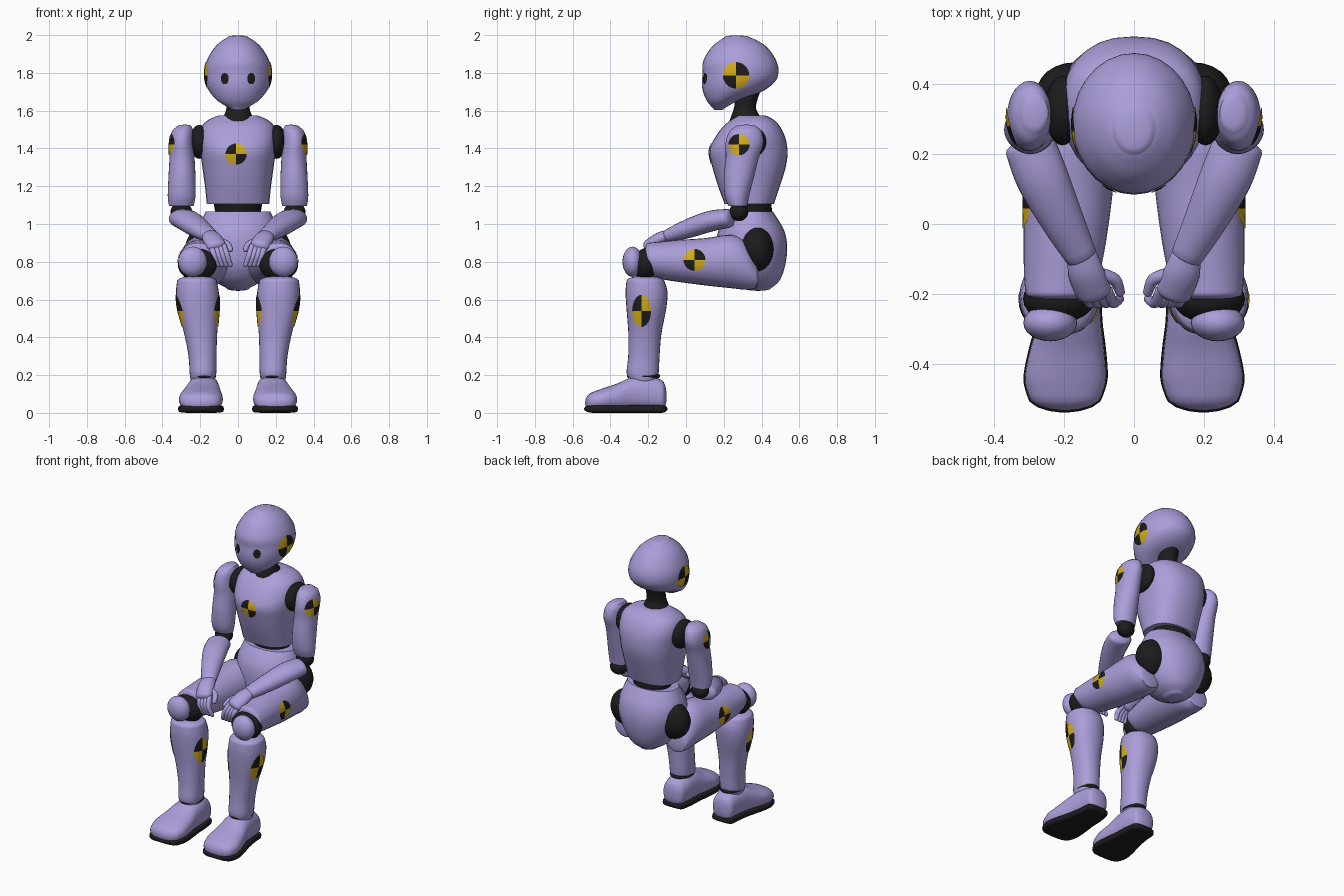
import bpy, bmesh, math
from mathutils import Vector
from mathutils.bvhtree import BVHTree

if "Cube" in bpy.data.objects:
    bpy.data.objects.remove(bpy.data.objects["Cube"])


def material(name, rgb):
    m = bpy.data.materials.new(name)
    m.use_nodes = True
    m.diffuse_color = (*rgb, 1)
    m.node_tree.nodes["Principled BSDF"].inputs["Base Color"].default_value = (*rgb, 1)
    return m


LILAC = material("lilac_shell", (0.41, 0.34, 0.70))
BLACK = material("black_rubber", (0.012, 0.012, 0.012))
YELLOW = material("marker_yellow", (0.66, 0.43, 0.01))


def finish(name, verts, faces, mats):
    mesh = bpy.data.meshes.new(name)
    mesh.from_pydata(verts, [], faces)
    for m in mats:
        mesh.materials.append(m)
    bm = bmesh.new()
    bm.from_mesh(mesh)
    bmesh.ops.recalc_face_normals(bm, faces=bm.faces)
    bm.to_mesh(mesh)
    bm.free()
    mesh.shade_smooth()
    mesh.set_sharp_from_angle(angle=math.radians(45))
    obj = bpy.data.objects.new(name, mesh)
    bpy.context.collection.objects.link(obj)
    return obj


def spline(rows, steps=4):
    """Catmull-Rom through rows of numbers."""
    out = []
    for i in range(len(rows) - 1):
        p, a, b, n = (rows[max(i - 1, 0)], rows[i], rows[i + 1],
                      rows[min(i + 2, len(rows) - 1)])
        for k in range(steps):
            t = k / steps
            out.append([0.5 * (2 * w + (x - v) * t + (2 * v - 5 * w + 4 * x - y) * t * t
                               + (3 * w - v - 3 * x + y) * t ** 3)
                        for v, w, x, y in zip(p, a, b, n)])
    return out + [list(rows[-1])]


def skin(name, rings, mat, caps, power=2.0, sides=28):
    """Skin rings of (centre, u, v); caps gives the dome height at each end."""
    def dome(end, inner, h):
        c, u, v = end
        d = (c - inner[0]).normalized()
        if h == 0:
            return []
        angles = [math.radians(a) for a in (22, 45, 66, 84)]
        return [(c + d * h * math.sin(a), u * math.cos(a), v * math.cos(a)) for a in angles]
    rings = dome(rings[0], rings[1], caps[0])[::-1] + rings + dome(rings[-1], rings[-2], caps[1])
    verts, faces = [], []
    for c, u, v in rings:
        for k in range(sides):
            a = math.tau * k / sides
            x, y = (math.copysign(abs(f) ** (2 / power), f) for f in (math.cos(a), math.sin(a)))
            verts.append(c + u * x + v * y)
    for r in range(len(rings) - 1):
        for k in range(sides):
            j = (k + 1) % sides
            faces.append((r * sides + k, r * sides + j, (r + 1) * sides + j, (r + 1) * sides + k))
    faces.append(tuple(range(sides)))
    faces.append(tuple(range(len(verts) - sides, len(verts))))
    return finish(name, verts, faces, [mat])


def body(name, axis, rows, mat=LILAC, caps=(0, 0), power=2.0, s=1):
    """Loft rows of (position, x0, x1, b0, b1) along z (b is y) or along y (b is z)."""
    rings = []
    for p, x0, x1, b0, b1 in spline(rows):
        x, b, hx, hb = s * (x0 + x1) / 2, (b0 + b1) / 2, (x1 - x0) / 2, (b1 - b0) / 2
        if axis == "z":
            rings.append((Vector((x, b, p)), Vector((hx, 0, 0)), Vector((0, hb, 0))))
        else:
            rings.append((Vector((x, p, b)), Vector((hx, 0, 0)), Vector((0, 0, hb))))
    return skin(name, rings, mat, caps, power)


def centred(name, rows, **kw):
    return body(name, "z", [(z, -w, w, y0, y1) for z, w, y0, y1 in rows], **kw)


def limb(name, rows, caps, s, sides=20):
    """Tube along rows of (x, y, z, half width, half thickness)."""
    pts = spline([(s * r[0], *r[1:]) for r in rows])
    centres = [Vector(p[:3]) for p in pts]
    rings = []
    for i, p in enumerate(pts):
        t = (centres[min(i + 1, len(pts) - 1)] - centres[max(i - 1, 0)]).normalized()
        u = (Vector((1, 0, 0)) - t * t.x).normalized()
        rings.append((centres[i], u * p[3], t.cross(u) * p[4]))
    return skin(name, rings, LILAC, caps, sides=sides)


def ball(name, centre, radii, mat=BLACK, s=1):
    bm = bmesh.new()
    bmesh.ops.create_uvsphere(bm, u_segments=24, v_segments=16, radius=1)
    verts = [Vector((s * centre[0] + v.co.x * radii[0], centre[1] + v.co.y * radii[1],
                     centre[2] + v.co.z * radii[2])) for v in bm.verts]
    faces = [[v.index for v in f.verts] for f in bm.faces]
    bm.free()
    return finish(name, verts, faces, [mat])


def decal(name, target, origin, ray, ru, rv, mats, phase=0):
    """Thin disc draped on the target, with quarters in alternating materials."""
    tree = BVHTree.FromPolygons([v.co for v in target.data.vertices],
                                [p.vertices for p in target.data.polygons])
    ray, origin = Vector(ray), Vector(origin)
    across = Vector((0, 1, 0)) if abs(ray.x) > 0.5 else Vector((1, 0, 0))
    rings, n = 6, 32
    verts, faces, quarter = [], [], []
    for r in range(rings + 1):
        for k in range(n):
            a = math.tau * k / n
            off = across * ru * math.cos(a) + Vector((0, 0, rv)) * math.sin(a)
            hit = tree.ray_cast(origin + off * max(r / rings, 0.01), ray)
            verts.append(hit[0] - ray * 0.004 if hit[0] else None)
    for r in range(rings):
        for k in range(n):
            j = (k + 1) % n
            f = (r * n + k, r * n + j, (r + 1) * n + j, (r + 1) * n + k)
            if all(verts[i] for i in f):
                faces.append(f)
                quarter.append((k * 4 // n + phase) % len(mats))
    obj = finish(name, [v or origin * 0 for v in verts], faces, mats)
    obj.data.polygons.foreach_set("material_index", quarter)
    bm = bmesh.new()
    bm.from_mesh(obj.data)
    bmesh.ops.delete(bm, geom=[v for v in bm.verts if not v.link_faces], context="VERTS")
    bm.to_mesh(obj.data)
    bm.free()


CHECK = [YELLOW, BLACK]

# Head, neck and trunk
head = centred("head", [(1.61, .04, .145, .20), (1.65, .105, .112, .27), (1.70, .15, .09, .40),
                        (1.75, .172, .084, .468), (1.80, .177, .088, .489), (1.86, .167, .09, .48),
                        (1.93, .128, .13, .435), (1.97, .085, .175, .38), (1.985, .06, .20, .345)],
               caps=(.008, .015))
centred("neck", [(1.52, .09, .22, .42), (1.56, .08, .235, .40), (1.62, .06, .255, .37),
                 (1.72, .06, .265, .40)], mat=BLACK)
chest = centred("chest", [(1.105, .165, .205, .465), (1.2, .175, .17, .497), (1.31, .19, .137, .53),
                          (1.39, .20, .123, .537), (1.46, .205, .155, .525), (1.52, .19, .20, .495),
                          (1.555, .15, .245, .46), (1.575, .10, .27, .42)], power=2.4)
centred("waist", [(1.0, .13, .25, .46), (1.07, .122, .255, .455), (1.15, .14, .235, .45)], mat=BLACK)
centred("pelvis", [(.66, .06, .30, .45), (.70, .125, .225, .495), (.78, .185, .17, .525),
                   (.88, .215, .16, .536), (.96, .212, .17, .522), (1.02, .192, .20, .49),
                   (1.065, .172, .235, .46)], caps=(.015, 0), power=2.1)
decal("chest_marker", chest, (-.01, -1, 1.37), (0, 1, 0), .056, .056, CHECK)

for side, s in (("left", 1), ("right", -1)):
    def tag(part):
        return side + "_" + part

    inward = (-s, 0, 0)
    decal(tag("eye"), head, (s * .07, -1, 1.77), (0, 1, 0), .021, .03, [BLACK])
    decal(tag("head_marker"), head, (s, .265, 1.787), inward, .07, .07, CHECK, 1)

    # Arm
    ball(tag("shoulder_joint"), (.205, .325, 1.435), (.05, .10, .09), s=s)
    arm = body(tag("upper_arm"), "z",
               [(1.095, .235, .365, .225, .325), (1.15, .225, .372, .205, .335),
                (1.25, .225, .368, .20, .36), (1.35, .23, .363, .21, .385),
                (1.43, .235, .363, .21, .41), (1.49, .237, .35, .23, .40),
                (1.515, .245, .325, .26, .375)], caps=(0, .012), s=s)
    decal(tag("shoulder_marker"), arm, (s, .28, 1.42), inward, .056, .056, CHECK)
    ball(tag("elbow_joint"), (.30, .28, 1.065), (.057, .05, .05), s=s)
    limb(tag("forearm"), [(.298, .225, 1.03, .073, .05), (.262, .13, 1.015, .075, .055),
                          (.205, .01, .975, .062, .05), (.15, -.095, .938, .046, .035)],
         (.025, .01), s)
    limb(tag("palm"), [(.148, -.09, .94, .042, .03), (.137, -.14, .922, .052, .034),
                       (.115, -.195, .885, .052, .034)], (.01, .025), s)
    for i in range(4):
        x = .142 - .022 * i
        limb(tag(f"finger_{i + 1}"), [(x, -.19, .885, .016, .016), (x - .015, -.225, .84, .016, .016),
                                      (x - .035, -.215, .785, .013, .013)], (.01, .014), s, 12)
    limb(tag("thumb"), [(.095, -.145, .91, .02, .02), (.055, -.16, .89, .018, .018),
                        (.04, -.195, .865, .014, .014)], (.01, .014), s, 12)

    # Leg
    ball(tag("hip_joint"), (.17, .375, .868), (.11, .088, .118), s=s)
    thigh = body(tag("thigh"), "y",
                 [(.37, .11, .265, .66, .80), (.32, .07, .29, .652, .90), (.24, .05, .306, .66, .942),
                  (.1, .06, .315, .675, .925), (-.05, .08, .316, .695, .915),
                  (-.15, .10, .315, .712, .905), (-.2, .115, .31, .735, .90)], caps=(.02, .02), s=s)
    decal(tag("thigh_marker"), thigh, (s, .045, .81), inward, .058, .058, CHECK, 1)
    ball(tag("knee_joint"), (.215, -.215, .785), (.103, .068, .085), s=s)
    ball(tag("kneecap"), (.24, -.283, .80), (.077, .053, .08), LILAC, s)
    shin = body(tag("shin"), "z",
                [(.17, .125, .25, -.295, -.16), (.21, .115, .256, -.314, -.145),
                 (.3, .114, .262, -.306, -.14), (.42, .11, .285, -.305, -.13),
                 (.55, .10, .32, -.315, -.105), (.64, .102, .328, -.32, -.098),
                 (.7, .113, .322, -.315, -.115)], caps=(.01, .025), power=2.2, s=s)
    decal(tag("outer_shin_marker"), shin, (s, -.235, .54), inward, .05, .085, CHECK)
    decal(tag("inner_shin_marker"), shin, (0, -.235, .54), (s, 0, 0), .05, .085, CHECK)
    ball(tag("ankle_joint"), (.185, -.225, .195), (.07, .088, .025), s=s)
    body(tag("foot"), "y",
         [(-.13, .11, .255, .01, .175), (-.2, .098, .262, .01, .20), (-.28, .094, .275, .01, .193),
          (-.36, .085, .298, .01, .157), (-.44, .08, .313, .01, .13), (-.49, .092, .303, .01, .112)],
         caps=(.028, .045), power=2.4, s=s)
    # Sole: stacked copies of one outline, tapered under the heel and toe
    sole = [(-.13, .105, .26), (-.2, .094, .266), (-.28, .09, .28), (-.36, .08, .302),
            (-.44, .075, .317), (-.49, .088, .307)]
    body(tag("sole"), "y", [(y, a, b, 0, .042) for y, a, b in sole],
         mat=BLACK, caps=(.032, .05), power=5, s=s)
